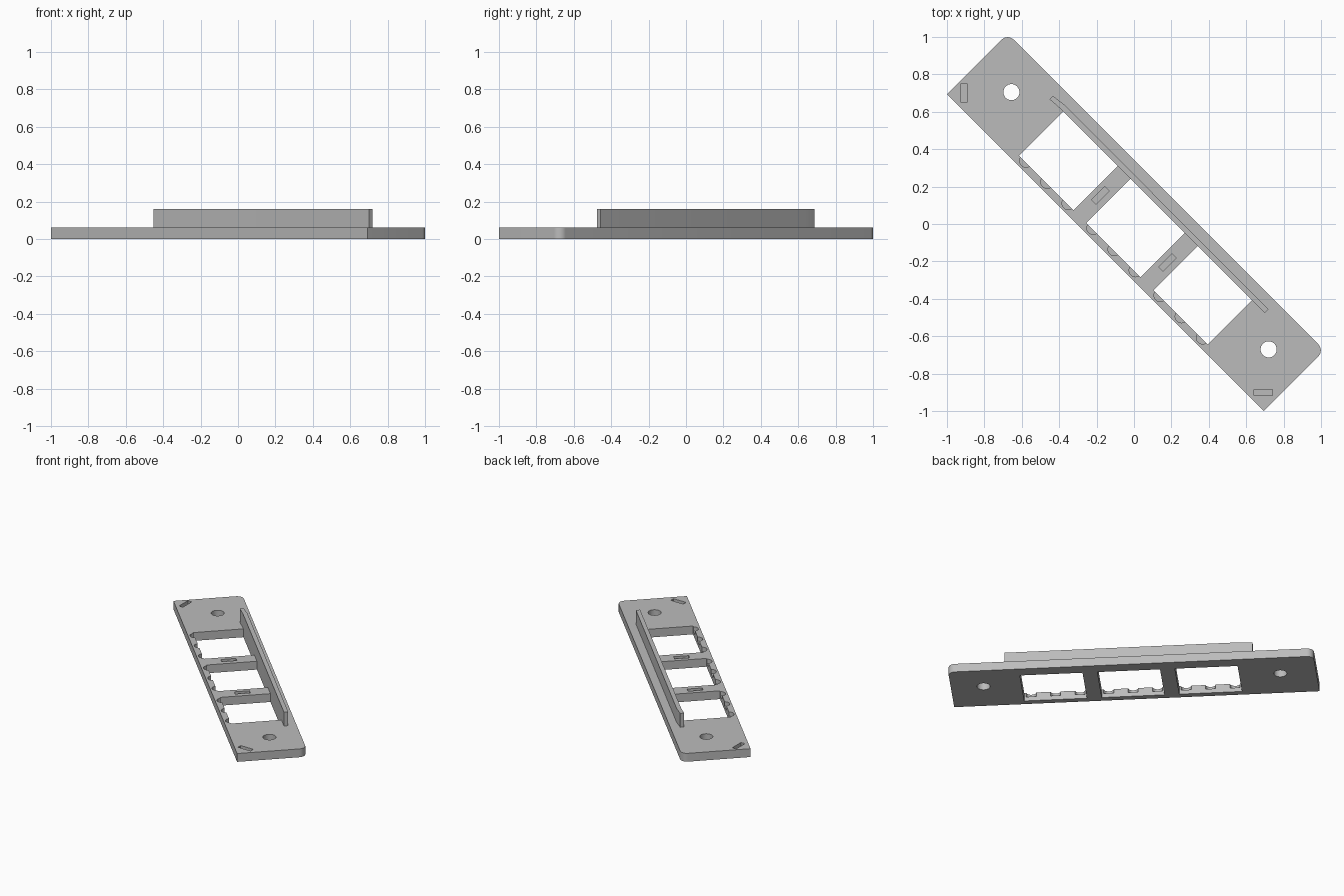
import bpy, bmesh
from math import sin, cos, pi, radians

cube = bpy.data.objects.get("Cube")
if cube:
    bpy.data.objects.remove(cube, do_unlink=True)

GREY = (0.5, 0.5, 0.5, 1)
mat = bpy.data.materials.new("light grey")
mat.use_nodes = True
mat.diffuse_color = GREY
mat.node_tree.nodes["Principled BSDF"].inputs["Base Color"].default_value = GREY

THICK, TOP = 0.06, 0.16
TURN = radians(-45)      # whole part lies diagonally


def prism(bm, outline, z0, z1):
    """Extrude a counter-clockwise outline from z0 to z1."""
    face = bm.faces.new([bm.verts.new((x, y, z0)) for x, y in outline])
    face.normal_flip()
    bottom = face.verts[:]
    top = [bm.verts.new((v.co.x, v.co.y, z1)) for v in reversed(bottom)]
    bm.faces.new(top)
    top.reverse()
    n = len(bottom)
    for i in range(n):
        j = (i + 1) % n
        bm.faces.new((bottom[j], bottom[i], top[i], top[j]))


def arc(cx, cy, r, a0, a1, n):
    return [(cx + r * cos(a0 + (a1 - a0) * i / n),
             cy + r * sin(a0 + (a1 - a0) * i / n)) for i in range(n + 1)]


def bar(cx, cy, length, width, angle=0.0):
    c, s = cos(angle), sin(angle)
    l, w = length / 2, width / 2
    return [(cx + x * c - y * s, cy + x * s + y * c)
            for x, y in ((-l, -w), (l, -w), (l, w), (-l, w))]


def finish(name, bm):
    bmesh.ops.recalc_face_normals(bm, faces=bm.faces)
    mesh = bpy.data.meshes.new(name)
    bm.to_mesh(mesh)
    bm.free()
    obj = bpy.data.objects.new(name, mesh)
    bpy.context.collection.objects.link(obj)
    mesh.materials.append(mat)
    obj.rotation_euler.z = TURN
    return obj


def activate(obj):
    bpy.ops.object.select_all(action='DESELECT')
    obj.select_set(True)
    bpy.context.view_layer.objects.active = obj


# Base plate with two rounded back corners
END, FRONT, BACK, R = 1.197, -0.217, 0.242, 0.045
bm = bmesh.new()
prism(bm, [(-END, FRONT), (END, FRONT)]
      + arc(END - R, BACK - R, R, 0, pi / 2, 8)
      + arc(R - END, BACK - R, R, pi / 2, pi, 8), 0, THICK)
plate = finish("base_plate", bm)

# Cutters: windows, screw holes, finger notches and shallow slots
WIN_FRONT, WIN_BACK, WIN_W = -0.176, 0.158, 0.411
bm = bmesh.new()
notches = bmesh.new()
for wx in (-0.487, 0.021, 0.529):
    prism(bm, bar(wx, (WIN_FRONT + WIN_BACK) / 2, WIN_W, WIN_BACK - WIN_FRONT), -0.1, 0.2)
    for dx in (-0.16, 0, 0.16):
        prism(notches, arc(wx + dx, WIN_FRONT + 0.006, 0.034, pi, 2 * pi, 12), 0.03, 0.2)
for hx in (-0.962, 0.983):
    prism(bm, arc(hx, 0.035, 0.043, 0, 2 * pi * 31 / 32, 31), -0.1, 0.2)
for sx in (-0.235, 0.272):
    prism(bm, bar(sx, -0.019, 0.1, 0.033, pi / 2), 0.03, 0.2)
prism(bm, bar(-1.138, -0.148, 0.1, 0.031, radians(135)), 0.03, 0.2)
prism(bm, bar(1.126, -0.148, 0.1, 0.031, radians(45)), 0.03, 0.2)

for cutter in (finish("opening_cutter", bm), finish("notch_cutter", notches)):
    cutter.hide_render = True
    mod = plate.modifiers.new("cut", 'BOOLEAN')
    mod.operation = 'DIFFERENCE'
    mod.solver = 'EXACT'
    mod.object = cutter
    activate(plate)
    bpy.ops.object.modifier_apply(modifier=mod.name)
    bpy.data.objects.remove(cutter, do_unlink=True)

# Upright rail behind the windows, slightly bent at its left end
bm = bmesh.new()
prism(bm, [(-0.792, 0.152), (-0.71, 0.158), (0.831, 0.158), (0.831, 0.186),
           (-0.71, 0.188), (-0.792, 0.178)], THICK, TOP)
rail = finish("upright_rail", bm)

for obj in (plate, rail):
    activate(obj)
    bpy.ops.object.shade_smooth_by_angle(angle=radians(30))
